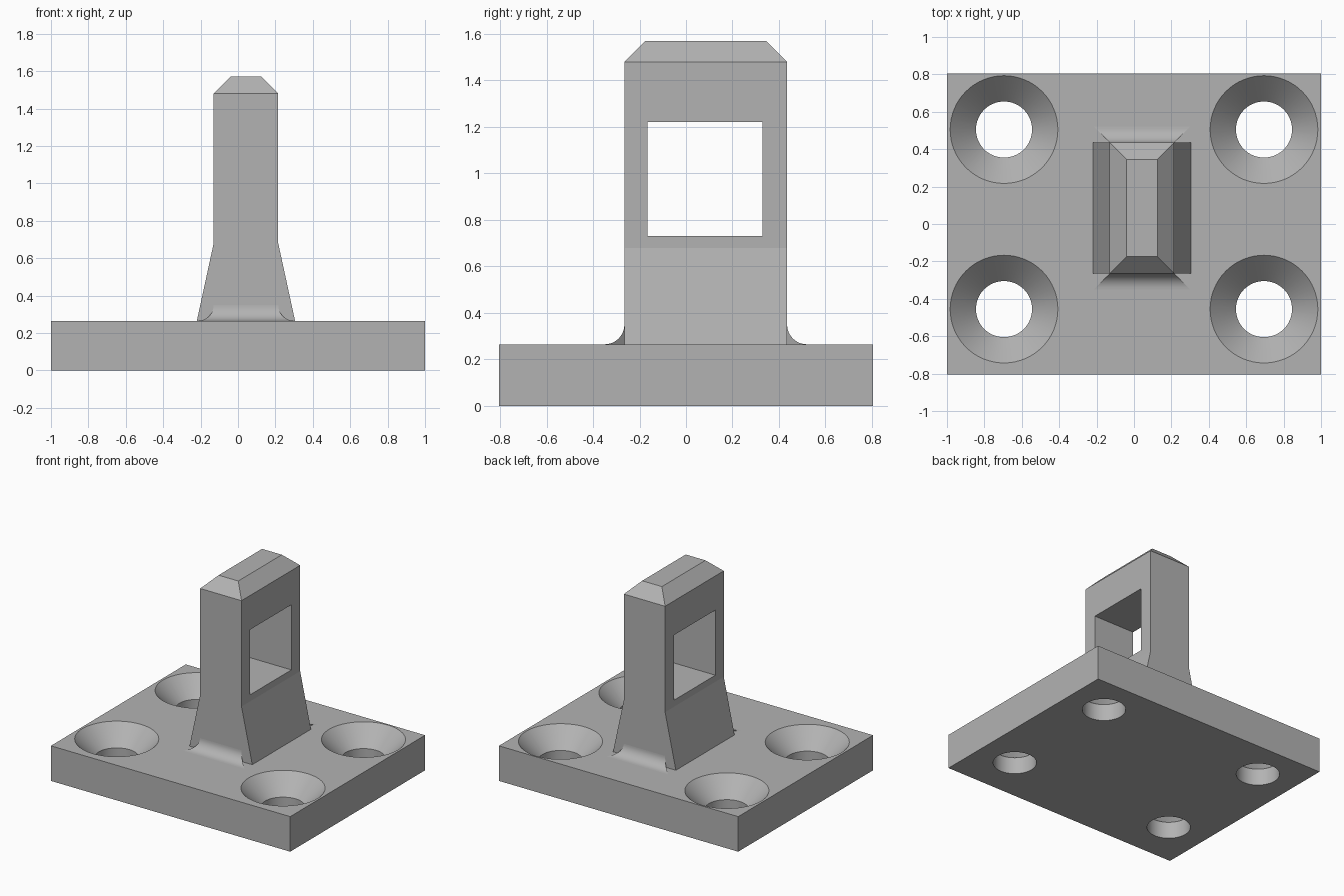
import bpy, bmesh, math

cube = bpy.data.objects.get("Cube")
if cube:
    bpy.data.objects.remove(cube)

grey = bpy.data.materials.new("plain grey")
grey.use_nodes = True
COLOUR = (0.45, 0.45, 0.45, 1)
grey.diffuse_color = COLOUR
grey.node_tree.nodes["Principled BSDF"].inputs["Base Color"].default_value = COLOUR

PLATE_TOP = 0.265
POST = (-0.13, 0.215, -0.265, 0.435)


def make(name, bm):
    bmesh.ops.recalc_face_normals(bm, faces=bm.faces)
    mesh = bpy.data.meshes.new(name)
    bm.to_mesh(mesh)
    bm.free()
    mesh.materials.append(grey)
    obj = bpy.data.objects.new(name, mesh)
    bpy.context.collection.objects.link(obj)
    return obj


def loft(name, rings):
    """Join stacked rings of points and cap both ends."""
    bm = bmesh.new()
    loops = [[bm.verts.new(p) for p in ring] for ring in rings]
    for low, high in zip(loops, loops[1:]):
        for i in range(len(low)):
            j = (i + 1) % len(low)
            bm.faces.new((low[i], low[j], high[j], high[i]))
    bm.faces.new(loops[0])
    bm.faces.new(loops[-1])
    return make(name, bm)


def rect(box, z, gx=0, gy=0):
    x0, x1, y0, y1 = box
    return [(x0 - gx, y0 - gy, z), (x1 + gx, y0 - gy, z),
            (x1 + gx, y1 + gy, z), (x0 - gx, y1 + gy, z)]


def circle(cx, cy, r, z, n=64):
    return [(cx + r * math.cos(math.tau * i / n),
             cy + r * math.sin(math.tau * i / n), z) for i in range(n)]


def cut(target, cutter):
    mod = target.modifiers.new(cutter.name, 'BOOLEAN')
    mod.operation = 'DIFFERENCE'
    mod.solver = 'EXACT'
    mod.object = cutter
    bpy.context.view_layer.objects.active = target
    bpy.ops.object.modifier_apply(modifier=mod.name)
    bpy.data.objects.remove(cutter)


def smooth(obj):
    bpy.ops.object.select_all(action='DESELECT')
    obj.select_set(True)
    bpy.context.view_layer.objects.active = obj
    bpy.ops.object.shade_smooth_by_angle(angle=math.radians(30))


# Base plate with four countersunk screw holes
PLATE = (-1, 1, -0.805, 0.805)
base_plate = loft("base_plate", [rect(PLATE, 0), rect(PLATE, PLATE_TOP)])
R_HOLE, R_SINK, EXTRA = 0.15, 0.288, 0.05
for cx in (-0.695, 0.695):
    for cy in (-0.455, 0.505):
        cut(base_plate, loft("screw_hole", [
            circle(cx, cy, R_HOLE, -EXTRA),
            circle(cx, cy, R_HOLE, PLATE_TOP - (R_SINK - R_HOLE)),
            circle(cx, cy, R_SINK + EXTRA, PLATE_TOP + EXTRA)]))
smooth(base_plate)

# Post with flared foot and chamfered top
post = loft("post", [
    rect(POST, PLATE_TOP, 0.09), rect(POST, 0.68), rect(POST, 1.48),
    rect(POST, 1.57, -0.09, -0.09)])

# Square window through the post
WINDOW = (-0.5, 0.5, -0.165, 0.33)
cut(post, loft("window", [rect(WINDOW, 0.73), rect(WINDOW, 1.222)]))

# Concave fillets at the front and back of the foot, with mitred ends
RADIUS, STEPS = 0.085, 12
for name, edge, side in (("front_fillet", POST[2], -1), ("back_fillet", POST[3], 1)):
    arc = []
    for i in range(STEPS + 1):
        a = math.pi / 2 * i / STEPS
        arc.append((RADIUS * (1 - math.sin(a)), PLATE_TOP + RADIUS * (1 - math.cos(a))))
    arc.append((0, PLATE_TOP))
    ends = [[(x + s * d, edge + side * d, z) for d, z in arc]
            for x, s in ((POST[0], -1), (POST[1], 1))]
    smooth(loft(name, ends))
